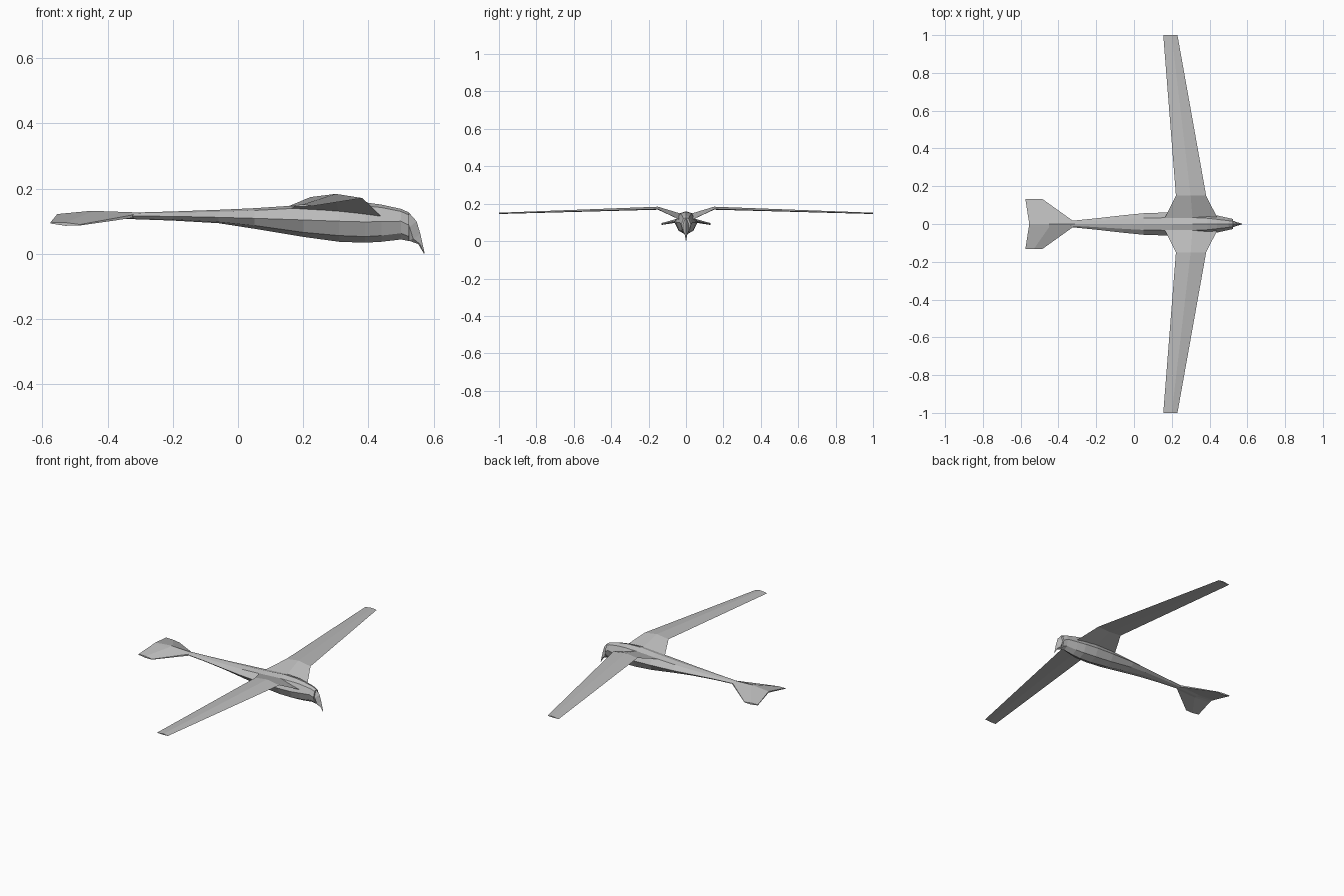
import bpy, bmesh

if "Cube" in bpy.data.objects:
    bpy.data.objects.remove(bpy.data.objects["Cube"])

grey = bpy.data.materials.new("plain grey")
grey.use_nodes = True
grey.diffuse_color = (0.5, 0.5, 0.5, 1)
grey.node_tree.nodes["Principled BSDF"].inputs["Base Color"].default_value = (0.5, 0.5, 0.5, 1)


def loft(name, rings, mirror=False):
    """Skin closed rings of points into one flat-shaded solid."""
    bm = bmesh.new()
    loops = [[bm.verts.new(p) for p in ring] for ring in rings]
    n = len(loops[0])
    for a, b in zip(loops, loops[1:]):
        for i in range(n):
            j = (i + 1) % n
            bm.faces.new((a[i], a[j], b[j], b[i]))
    bm.faces.new(loops[0])
    bm.faces.new(loops[-1])
    bmesh.ops.remove_doubles(bm, verts=bm.verts, dist=0.0002)
    bmesh.ops.recalc_face_normals(bm, faces=bm.faces)
    mesh = bpy.data.meshes.new(name)
    bm.to_mesh(mesh)
    bm.free()
    mesh.materials.append(grey)
    obj = bpy.data.objects.new(name, mesh)
    bpy.context.collection.objects.link(obj)
    if mirror:
        mod = obj.modifiers.new("mirror", 'MIRROR')
        mod.use_axis = (False, True, False)
    return obj


def body_ring(x, w, top, shoulder, side, low, bottom):
    """Eight-sided section: ridge, shoulders, sides, lower edges, keel."""
    half = [(0.55 * w, shoulder), (w, side), (0.65 * w, low)]
    pts = [(x, 0, top)] + [(x, y, z) for y, z in half] + [(x, 0, bottom)]
    return pts + [(x, -y, z) for y, z in reversed(half)]


# Body and head: x, half width, then heights from ridge to keel
body = [
    (-0.34, 0.016, 0.126, 0.124, 0.116, 0.110, 0.107),
    (-0.20, 0.030, 0.130, 0.126, 0.115, 0.106, 0.102),
    (-0.06, 0.046, 0.135, 0.129, 0.112, 0.098, 0.094),
    (0.05, 0.057, 0.140, 0.133, 0.109, 0.087, 0.077),
    (0.20, 0.062, 0.150, 0.141, 0.104, 0.066, 0.052),
    (0.31, 0.062, 0.160, 0.148, 0.100, 0.056, 0.037),
    (0.39, 0.055, 0.158, 0.147, 0.098, 0.053, 0.034),
    (0.44, 0.045, 0.151, 0.142, 0.099, 0.056, 0.037),
    (0.50, 0.032, 0.138, 0.130, 0.100, 0.063, 0.044),
    (0.525, 0.026, 0.127, 0.119, 0.088, 0.053, 0.039),
]
loft("body", [body_ring(*s) for s in body])

# Hooked beak: front edge and throat edge, narrowing down to the tip
beak = []
for xf, zf, xb, zb, w in [(0.524, 0.127, 0.505, 0.105, 0.014),
                          (0.548, 0.100, 0.515, 0.072, 0.017),
                          (0.560, 0.060, 0.525, 0.040, 0.012),
                          (0.566, 0.032, 0.553, 0.030, 0.006),
                          (0.573, 0.001, 0.571, 0.000, 0.001)]:
    xm, zm = 0.35 * xf + 0.65 * xb, 0.35 * zf + 0.65 * zb
    beak.append([(xf, 0, zf), (xm, w, zm), (xb, 0, zb), (xm, -w, zm)])
loft("beak", beak)

# Wings: y, trailing x/z, crest x/z, leading x/z, thickness
wing = []
for y, xt, zt, xc, zc, xl, zl, t in [
        (0.025, 0.160, 0.137, 0.31, 0.146, 0.445, 0.110, 0.022),
        (0.150, 0.222, 0.174, 0.30, 0.184, 0.382, 0.171, 0.016),
        (1.000, 0.155, 0.146, 0.20, 0.152, 0.230, 0.147, 0.007)]:
    wing.append([(xt, y, zt), (xc, y, zc), (xl, y, zl), (xc, y, zc - t)])
loft("wings", wing, mirror=True)

# Tail fan: drooping halves with a notched trailing edge
tail = [
    [(-0.555, 0, 0.122), (-0.45, 0, 0.132), (-0.31, 0, 0.127),
     (-0.31, 0, 0.108), (-0.45, 0, 0.104), (-0.555, 0, 0.114)],
    [(-0.557, 0.016, 0.119), (-0.45, 0.018, 0.128), (-0.325, 0.018, 0.119),
     (-0.325, 0.018, 0.110), (-0.45, 0.018, 0.104), (-0.557, 0.016, 0.112)],
    [(-0.575, 0.132, 0.097), (-0.53, 0.132, 0.096), (-0.485, 0.132, 0.090),
     (-0.485, 0.132, 0.087), (-0.53, 0.132, 0.086), (-0.575, 0.132, 0.093)],
]
loft("tail", tail, mirror=True)
